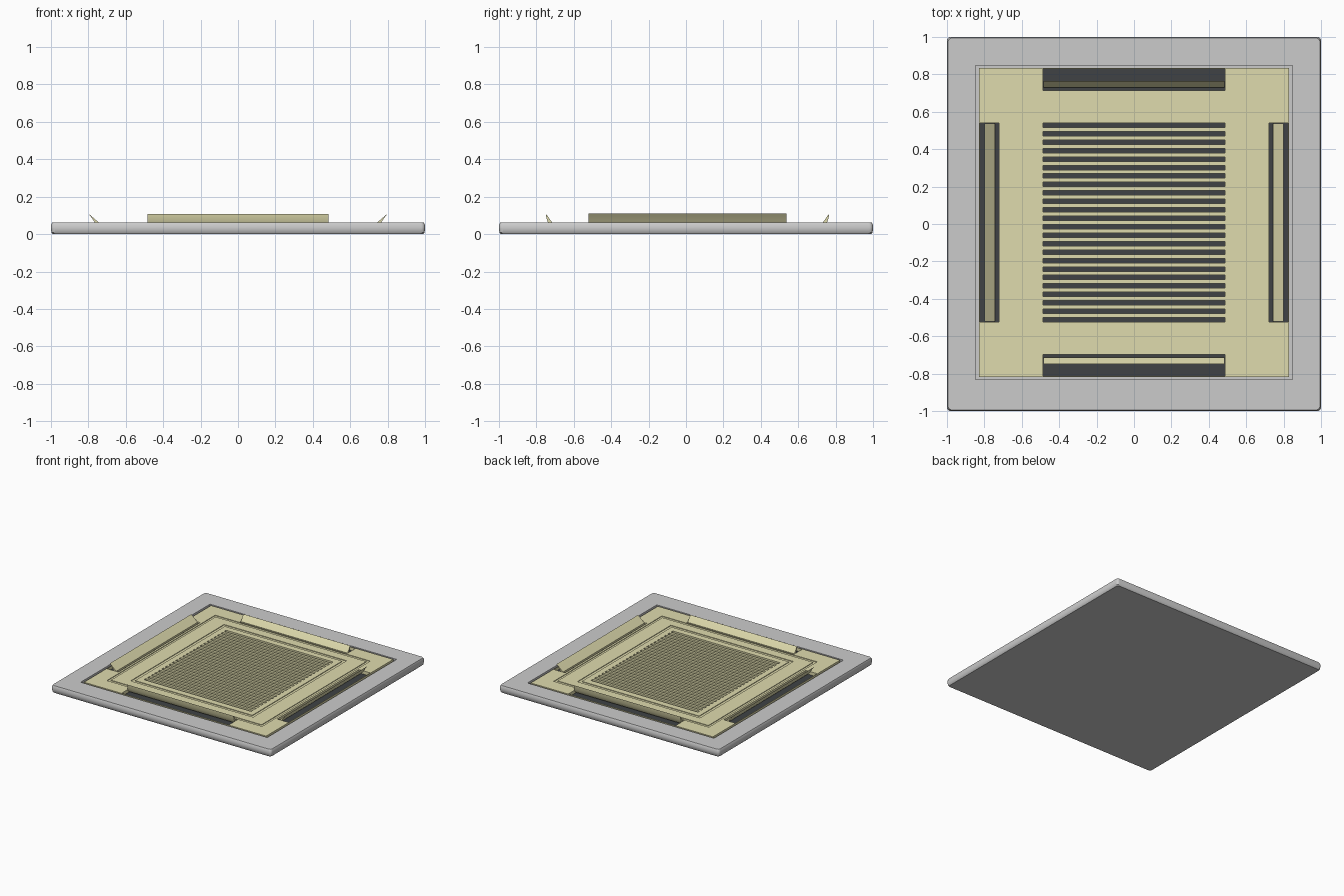
import bpy, bmesh, math
from mathutils import Matrix

if "Cube" in bpy.data.objects:
    bpy.data.objects.remove(bpy.data.objects["Cube"])

TOP, FLOOR, CY = 0.061, 0.03, 0.008   # panel top, slot floor, panel centre in y


def material(name, rgb):
    m = bpy.data.materials.new(name)
    m.diffuse_color = (*rgb, 1)
    m.use_nodes = True
    m.node_tree.nodes["Principled BSDF"].inputs["Base Color"].default_value = m.diffuse_color
    return m


KHAKI = material("khaki", (0.74, 0.71, 0.42))
DARK = material("dark", (0.05, 0.055, 0.06))


def finish(name, bm, mat=None, smooth=False):
    bmesh.ops.remove_doubles(bm, verts=bm.verts, dist=1e-5)
    bmesh.ops.recalc_face_normals(bm, faces=bm.faces)
    me = bpy.data.meshes.new(name)
    bm.to_mesh(me)
    bm.free()
    ob = bpy.data.objects.new(name, me)
    bpy.context.collection.objects.link(ob)
    if mat:
        me.materials.append(mat)
    if smooth:
        bpy.ops.object.select_all(action='DESELECT')
        ob.select_set(True)
        bpy.context.view_layer.objects.active = ob
        bpy.ops.object.shade_smooth_by_angle(angle=math.radians(35))
    return ob


def box(bm, x0, x1, y0, y1, z0, z1):
    m = Matrix.Translation(((x0 + x1) / 2, (y0 + y1) / 2, (z0 + z1) / 2))
    m = m @ Matrix.Diagonal((x1 - x0, y1 - y0, z1 - z0, 1))
    bmesh.ops.create_cube(bm, size=1, matrix=m)


def rounded_loop(bm, hx, hy, r, z, cy=0, n=5):
    pts = []
    for k, (sx, sy) in enumerate([(1, 1), (-1, 1), (-1, -1), (1, -1)]):
        for i in range(n):
            a = math.pi / 2 * (k + i / (n - 1))
            pts.append(bm.verts.new((sx * (hx - r) + r * math.cos(a),
                                     cy + sy * (hy - r) + r * math.sin(a), z)))
    return pts


# grey casing: rounded edge, flat border, recess that holds the panel
bm = bmesh.new()
profile = [(0.99, 0), (0.997, 0.008), (1, 0.028), (1, 0.034), (0.999, 0.05), (0.994, TOP)]
loops = [rounded_loop(bm, h, h, 0.02, z) for h, z in profile]
for z in (TOP, FLOOR):
    loops.append(rounded_loop(bm, 0.848, 0.84, 0.002, z, CY))
for a, b in zip(loops, loops[1:]):
    for i in range(len(a)):
        j = (i + 1) % len(a)
        bm.faces.new((a[i], a[j], b[j], b[i]))
bm.faces.new(loops[0])
bm.faces.new(loops[-1])
finish("casing", bm, smooth=True)

# panel as a stepped surface: slots and grille open, two shallow square grooves
GX, GY = 0.487, 0.532                        # grille and slot half lengths
GROOVES = [((0.705, 0.703), (0.685, 0.68)), ((0.557, 0.607), (0.533, 0.583))]
SX, SY = (0.722, 0.824), (0.706, 0.821)      # slot ranges across
PX, PY = 0.828, 0.825


def height(x, y):
    x, y = abs(x), abs(y)
    if x > PX or y > PY:
        return None
    if x < GX and (y < GY or SY[0] < y < SY[1]) or y < GY and SX[0] < x < SX[1]:
        return None
    for (ox, oy), (ix, iy) in GROOVES:
        if x < ox and y < oy and not (x < ix and y < iy):
            return TOP - 0.005
    return TOP


xs = [GX, *SX, PX] + [g[0] for p in GROOVES for g in p]
ys = [GY, *SY, PY] + [g[1] for p in GROOVES for g in p]
xs = sorted([-v for v in xs] + xs)
ys = sorted([-v for v in ys] + ys)
bm = bmesh.new()


def cell(i, j):
    if not (0 <= i < len(xs) - 1 and 0 <= j < len(ys) - 1):
        return None
    return height((xs[i] + xs[i + 1]) / 2, (ys[j] + ys[j + 1]) / 2)


def quad(*pts):
    bm.faces.new([bm.verts.new((x, y + CY, z)) for x, y, z in pts])


for i in range(len(xs) - 1):
    for j in range(len(ys) - 1):
        h = cell(i, j)
        if h is None:
            continue
        x0, x1, y0, y1 = xs[i], xs[i + 1], ys[j], ys[j + 1]
        quad((x0, y0, h), (x1, y0, h), (x1, y1, h), (x0, y1, h))
        sides = [(1, 0, x1, y0, x1, y1), (-1, 0, x0, y1, x0, y0),
                 (0, 1, x1, y1, x0, y1), (0, -1, x0, y0, x1, y0)]
        for di, dj, ax, ay, bx, by in sides:
            low = cell(i + di, j + dj) or FLOOR
            if low < h:
                quad((ax, ay, low), (bx, by, low), (bx, by, h), (ax, ay, h))
finish("panel", bm, KHAKI)

# dark floors seen through the grille and the four air slots
bm = bmesh.new()
z0, z1 = FLOOR - 0.004, FLOOR + 0.004
box(bm, -GX, GX, CY - GY, CY + GY, z0, z1)
for s in (-1, 1):
    a, b = sorted((s * SX[0], s * SX[1]))
    box(bm, a, b, CY - GY, CY + GY, z0, z1)
    a, b = sorted((s * SY[0], s * SY[1]))
    box(bm, -GX, GX, CY + a, CY + b, z0, z1)
finish("slot_floors", bm, DARK)

# grille slats between 24 dark gaps
bm = bmesh.new()
gap, count = 0.024, 24
pitch = (2 * GY - gap) / (count - 1)
for k in range(count - 1):
    y = CY - GY + gap + k * pitch
    box(bm, -GX, GX, y, y + pitch - gap, z1, TOP)
finish("grille_slats", bm, KHAKI)


# tilted air flaps: wedge section (outward distance, z) swept along each slot
def flap(name, section, half_len, angle):
    bm = bmesh.new()
    rot = Matrix.Translation((0, CY, 0)) @ Matrix.Rotation(angle, 4, 'Z')
    face = bm.faces.new([bm.verts.new((u, -half_len, z)) for u, z in section])
    ext = bmesh.ops.extrude_face_region(bm, geom=[face])
    moved = [g for g in ext["geom"] if isinstance(g, bmesh.types.BMVert)]
    bmesh.ops.translate(bm, verts=moved, vec=(0, 2 * half_len, 0))
    bmesh.ops.transform(bm, matrix=rot, verts=bm.verts)
    finish(name, bm, KHAKI, smooth=True)


SIDE = [(0.80, 0.11), (0.785, 0.089), (0.767, 0.071), (0.748, 0.057), (0.743, 0.044),
        (0.752, 0.042), (0.766, 0.055), (0.783, 0.085)]
SIDE = [(0.80, 0.11), (0.786, 0.092), (0.772, 0.072), (0.762, 0.056), (0.750, 0.042),
        (0.743, 0.044), (0.742, 0.060), (0.758, 0.074), (0.780, 0.093)]
END = [(0.757, 0.108), (0.755, 0.09), (0.749, 0.07), (0.744, 0.055), (0.735, 0.042),
       (0.724, 0.044), (0.722, 0.060), (0.732, 0.074), (0.745, 0.093)]
flap("right_flap", SIDE, GY - 0.003, 0)
flap("left_flap", SIDE, GY - 0.003, math.pi)
flap("back_flap", END, GX - 0.002, math.pi / 2)
flap("front_flap", END, GX - 0.002, -math.pi / 2)
